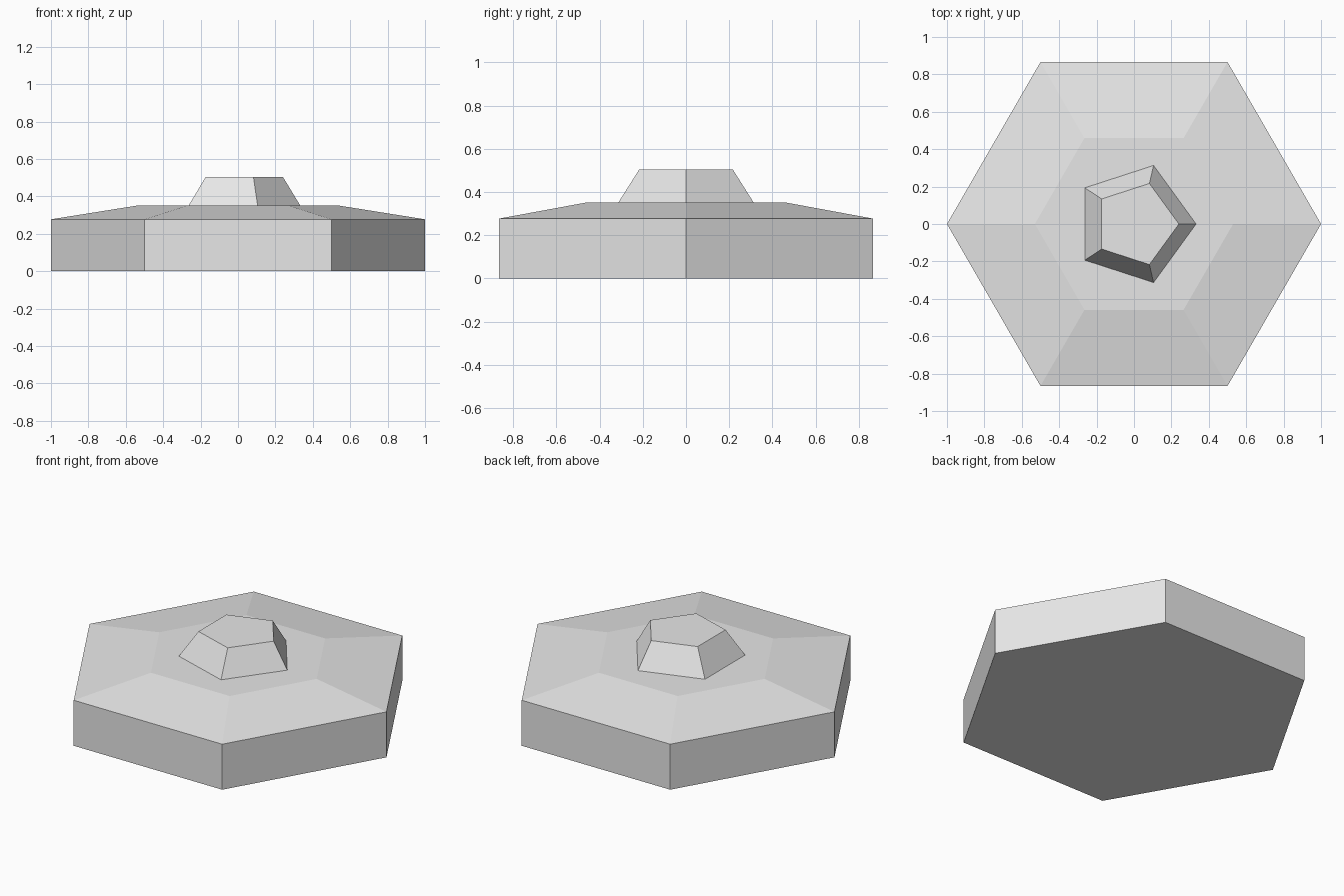
import bpy
import bmesh
from math import cos, sin, tau

cube = bpy.data.objects.get("Cube")
if cube:
    bpy.data.objects.remove(cube, do_unlink=True)

# Plain grey finish
grey = bpy.data.materials.new("light_grey")
grey.use_nodes = True
colour = (0.8, 0.8, 0.8, 1.0)
grey.diffuse_color = colour
grey.node_tree.nodes["Principled BSDF"].inputs["Base Color"].default_value = colour


def stacked_prism(name, sides, rings):
    """Closed flat-sided solid from (radius, z, x offset) rings, one corner on +x."""
    bm = bmesh.new()
    loops = []
    for radius, z, shift in rings:
        loops.append([bm.verts.new((shift + radius * cos(tau * i / sides),
                                    radius * sin(tau * i / sides), z))
                      for i in range(sides)])
    for low, high in zip(loops, loops[1:]):
        for i in range(sides):
            j = (i + 1) % sides
            bm.faces.new((low[i], low[j], high[j], high[i]))
    bm.faces.new(loops[0][::-1])
    bm.faces.new(loops[-1])
    mesh = bpy.data.meshes.new(name)
    bm.to_mesh(mesh)
    bm.free()
    mesh.materials.append(grey)
    obj = bpy.data.objects.new(name, mesh)
    bpy.context.collection.objects.link(obj)
    return obj


# Hexagonal slab with a sloped upper rim
stacked_prism("hexagonal_base", 6, [(1.0, 0.0, 0.0), (1.0, 0.277, 0.0), (0.53, 0.352, 0.0)])

# Tapered five-sided cap
stacked_prism("pentagonal_cap", 5, [(0.329, 0.352, 0.003), (0.228, 0.504, 0.012)])
